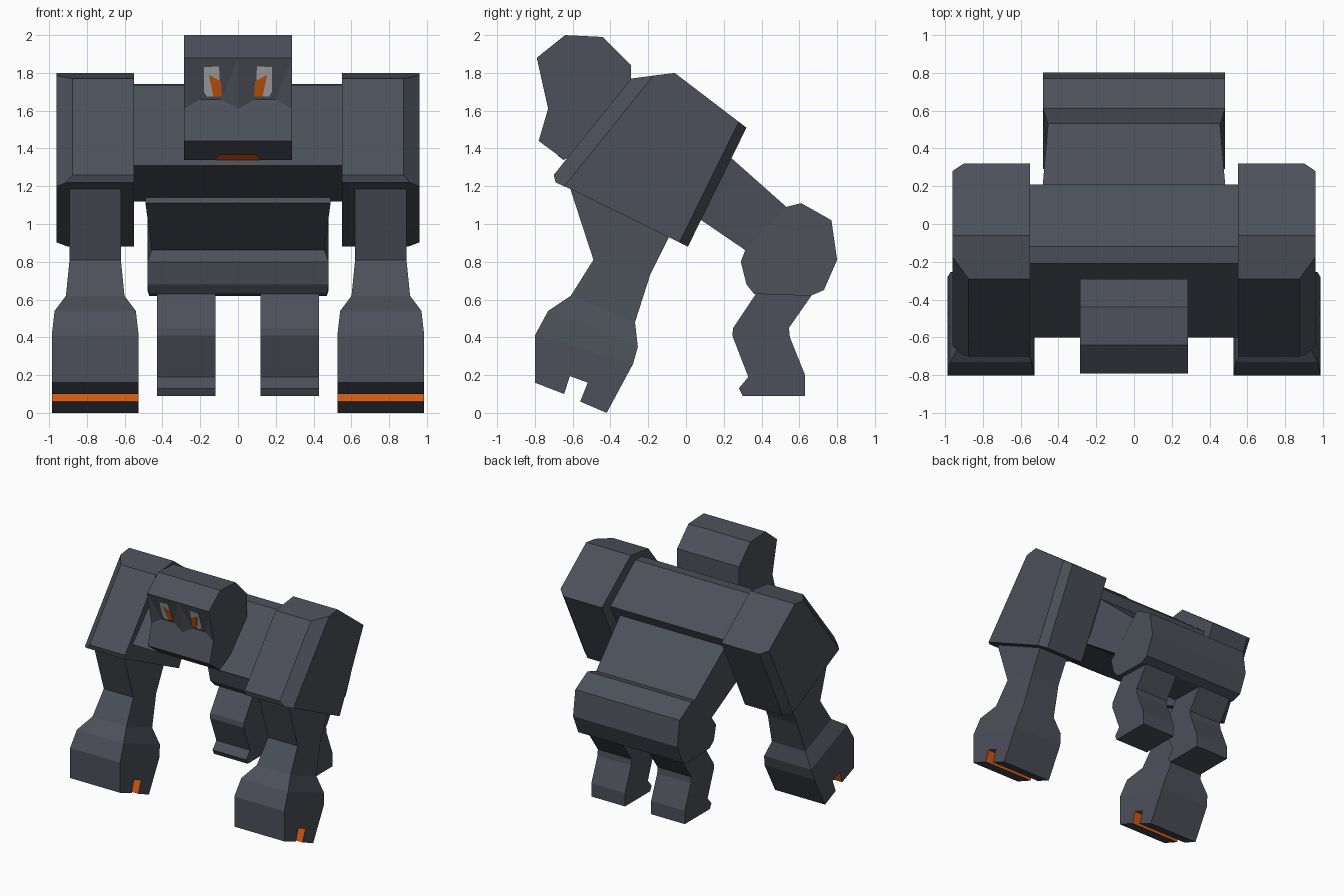
import bpy, bmesh
from mathutils import Vector

if "Cube" in bpy.data.objects:
    bpy.data.objects.remove(bpy.data.objects["Cube"])


def material(name, col):
    m = bpy.data.materials.new(name)
    m.diffuse_color = (*col, 1)
    m.use_nodes = True
    m.node_tree.nodes["Principled BSDF"].inputs["Base Color"].default_value = m.diffuse_color
    return m


STONE = material("slate grey", (0.072, 0.080, 0.100))
ORANGE = material("glowing orange", (0.65, 0.10, 0.006))
PALE = material("pale grey", (0.45, 0.45, 0.45))


def finish(name, bm, mats=(STONE,), mirror=False):
    bmesh.ops.recalc_face_normals(bm, faces=bm.faces[:])
    me = bpy.data.meshes.new(name)
    bm.to_mesh(me)
    bm.free()
    for m in mats:
        me.materials.append(m)
    ob = bpy.data.objects.new(name, me)
    bpy.context.collection.objects.link(ob)
    if mirror:
        mod = ob.modifiers.new("Mirror", 'MIRROR')
        mod.use_mirror_merge = False
    return ob


def loft(rings):
    """Closed skin over rings that have the same number of points."""
    bm = bmesh.new()
    vs = [[bm.verts.new(p) for p in r] for r in rings]
    n = len(vs[0])
    for a, b in zip(vs, vs[1:]):
        for i in range(n):
            bm.faces.new((a[i], a[(i + 1) % n], b[(i + 1) % n], b[i]))
    bm.faces.new(vs[0])
    bm.faces.new(vs[-1])
    return bm


def prism(profile, x0, x1):
    """Side (y, z) profile extruded from x0 to x1."""
    return loft([[(x, y, z) for y, z in profile] for x in (x0, x1)])


def chop(bm, co, no):
    """Slice a corner off and cap the cut."""
    geom = bm.verts[:] + bm.edges[:] + bm.faces[:]
    bmesh.ops.bisect_plane(bm, geom=geom, plane_co=co, plane_no=Vector(no).normalized(),
                           clear_outer=True)
    bmesh.ops.holes_fill(bm, edges=[e for e in bm.edges if e.is_boundary], sides=0)


def plate(name, pts, offset, mat, mirror=False):
    """Thin plate: polygon extruded along offset."""
    o = Vector(offset)
    finish(name, loft([[Vector(p) - o for p in pts], [Vector(p) + o for p in pts]]),
           (mat,), mirror)


# Chest block
finish("chest", prism([(-0.21, 1.735), (-0.12, 1.74), (0.21, 1.48), (0.03, 1.12),
                       (-0.60, 1.31)], -0.56, 0.56))

# Shoulders with chamfered outer front and back edges
bm = prism([(-0.29, 1.77), (-0.06, 1.80), (0.32, 1.51), (0.01, 0.88), (-0.60, 1.18),
            (-0.69, 1.22), (-0.70, 1.26)], 0.55, 0.96)
chop(bm, (0.875, -0.29, 1.77), (0.69, -0.56, 0.45))
chop(bm, (0.90, 0.32, 1.51), (0.64, 0.69, -0.34))
finish("shoulders", bm, mirror=True)

# Arms: narrow upper arm that flares towards the fist
CX = 0.756
rings = []
for fy, fz, by, bz, hw in [(-0.63, 1.24, -0.06, 0.99, 0.137), (-0.49, 0.81, -0.19, 0.73, 0.136),
                           (-0.61, 0.62, -0.27, 0.48, 0.155), (-0.73, 0.54, -0.255, 0.35, 0.215),
                           (-0.80, 0.41, -0.28, 0.26, 0.23)]:
    rings.append([(CX - hw, fy, fz), (CX + hw, fy, fz), (CX + hw, by, bz), (CX - hw, by, bz)])
finish("arms", loft(rings), mirror=True)

# Fists with an orange lined slot underneath
fist = [(-0.80, 0.41), (-0.80, 0.16), (-0.645, 0.10), (-0.615, 0.195), (-0.52, 0.16),
        (-0.56, 0.06), (-0.42, 0.0), (-0.28, 0.26)]
bm = prism(fist, CX - 0.23, CX + 0.23)
slot = {fist[i] for i in (2, 3, 4, 5)}
for f in bm.faces:
    if len(f.verts) == 4 and all(min(abs(v.co.y - y) + abs(v.co.z - z) for y, z in slot) < 1e-4
                                 for v in f.verts):
        f.material_index = 1
finish("fists", bm, (STONE, ORANGE), mirror=True)

# Waist tapering down to the hips
finish("waist", loft([[(-w, y0, z0), (w, y0, z0), (w, y1, z1), (-w, y1, z1)]
                      for y0, z0, y1, z1, w in [(0.12, 1.456, -0.05, 1.11, 0.49),
                                                (0.56, 1.065, 0.36, 0.83, 0.452)]]))

# Hips: third value is the half width
hip = [(0.53, 1.09, .456), (0.61, 1.11, .48), (0.77, 1.02, .48), (0.80, 0.81, .48),
       (0.73, 0.65, .48), (0.66, 0.62, .47), (0.36, 0.63, .47), (0.32, 0.68, .48),
       (0.29, 0.80, .48), (0.315, 0.865, .456)]
finish("hips", loft([[(s * w, y, z) for y, z, w in hip] for s in (-1, 1)]))

# Legs
finish("legs", prism([(0.37, 0.66), (0.68, 0.66), (0.66, 0.615), (0.545, 0.45), (0.55, 0.40),
                      (0.63, 0.20), (0.63, 0.09), (0.30, 0.09), (0.28, 0.13), (0.33, 0.19),
                      (0.245, 0.41), (0.25, 0.45), (0.37, 0.63)], 0.12, 0.43), mirror=True)

# Head block; the face panel is rebuilt with a nose ridge and sunken eye planes
bm = prism([(-0.79, 1.88), (-0.64, 2.0), (-0.44, 1.99), (-0.29, 1.84), (-0.29, 1.62),
            (-0.50, 1.42), (-0.645, 1.34), (-0.78, 1.44), (-0.73, 1.61)], -0.285, 0.285)
face = [f for f in bm.faces if len(f.verts) == 4 and all(
    v.co.y < -0.72 and v.co.z > 1.6 for v in f.verts)]
bmesh.ops.delete(bm, geom=face, context='FACES_ONLY')
top = bm.verts.new((0, -0.79, 1.88))
low = bm.verts.new((0, -0.73, 1.61))
for s in (-1, 1):
    t1 = next(v for v in bm.verts if (v.co - Vector((s * 0.285, -0.79, 1.88))).length < 1e-4)
    b1 = next(v for v in bm.verts if (v.co - Vector((s * 0.285, -0.73, 1.61))).length < 1e-4)
    p = bm.verts.new((s * 0.09, -0.715, 1.66))
    q = bm.verts.new((s * 0.20, -0.715, 1.66))
    for f in ((top, t1, q, p), (t1, b1, q), (q, b1, low, p), (p, low, top)):
        bm.faces.new(f if s > 0 else f[::-1])
finish("head", bm)


# Eyes lying on the sunken planes
def on_eye_plane(pts, lift):
    return [(x, -0.79 + (1.88 - z) * 0.341 - lift, z) for x, z in pts]


plate("eye_whites", on_eye_plane([(0.18, 1.70), (0.18, 1.83), (0.10, 1.835), (0.095, 1.675),
                                  (0.165, 1.675)], 0.002), (0, 0.002, 0), PALE, True)
plate("irises", on_eye_plane([(0.155, 1.79), (0.09, 1.755), (0.085, 1.675), (0.13, 1.675)],
                             0.005), (0, 0.002, 0), ORANGE, True)

# Mouth strip under the chin
plate("mouth", [(-0.12, -0.645, 1.34), (0.12, -0.645, 1.34), (0.095, -0.68, 1.366),
                (-0.095, -0.68, 1.366)], (0, -0.0015, -0.0025), ORANGE)
